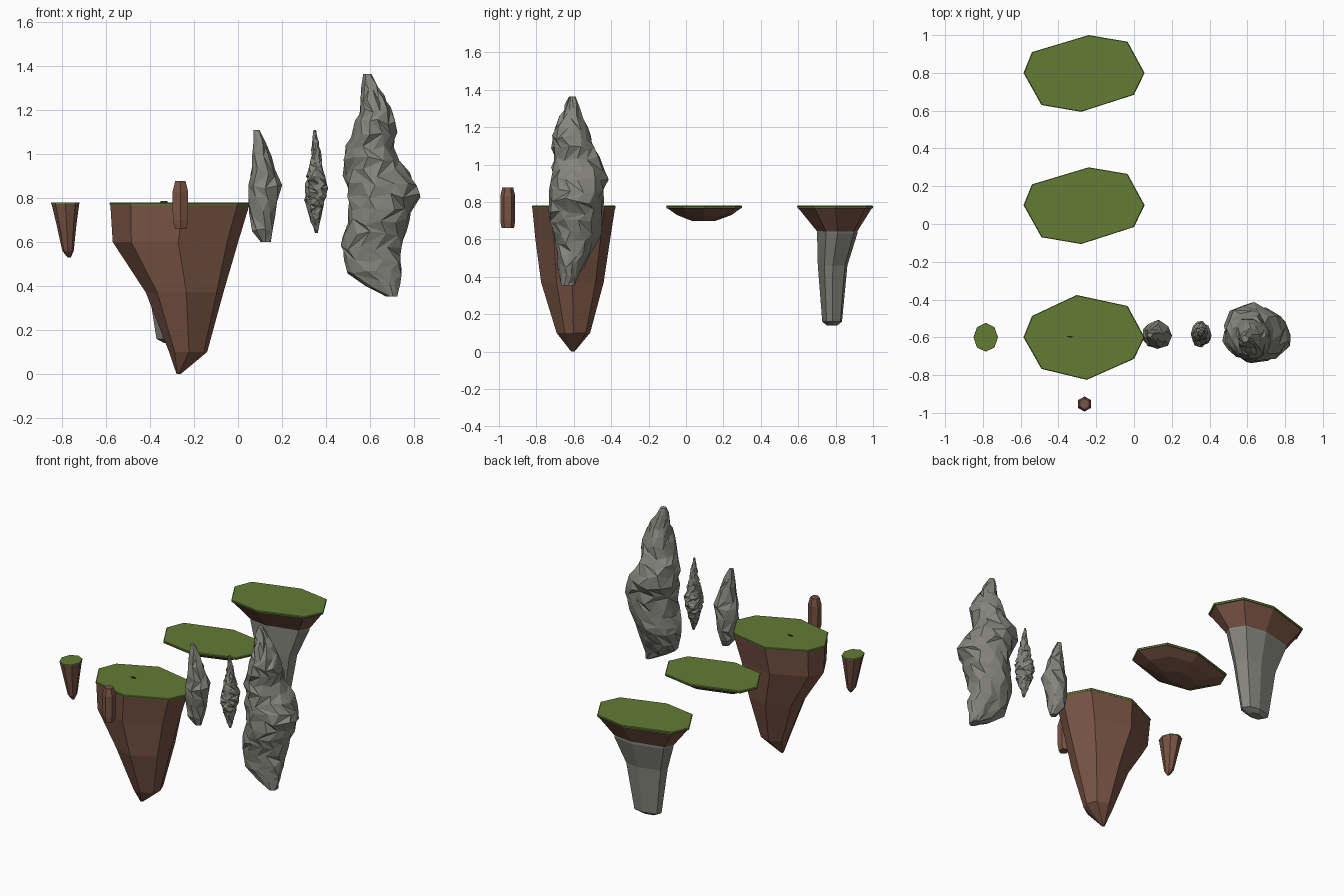
import bpy, bmesh, math, random

if "Cube" in bpy.data.objects:
    bpy.data.objects.remove(bpy.data.objects["Cube"])


def material(name, rgb):
    m = bpy.data.materials.new(name)
    m.diffuse_color = (*rgb, 1)
    m.use_nodes = True
    m.node_tree.nodes["Principled BSDF"].inputs["Base Color"].default_value = m.diffuse_color
    return m


GRASS = material("grass green", (0.125, 0.2, 0.036))
DIRT = material("dirt brown", (0.19, 0.088, 0.058))
STONE = material("stone grey", (0.235, 0.235, 0.205))
TWIG = material("dark twig", (0.03, 0.045, 0.015))


def skin(name, mat, rings, rng=None):
    """Bridge a list of equal point rings, cap both ends, shade flat."""
    bm = bmesh.new()
    loops = [[bm.verts.new(p) for p in ring] for ring in rings]
    n = len(loops[0])
    for a, b in zip(loops, loops[1:]):
        for i in range(n):
            j = (i + 1) % n
            if rng is None:
                bm.faces.new((a[i], a[j], b[j], b[i]))
            elif rng.random() < 0.5:        # random diagonals for craggy stone
                bm.faces.new((a[i], a[j], b[j]))
                bm.faces.new((a[i], b[j], b[i]))
            else:
                bm.faces.new((a[i], a[j], b[i]))
                bm.faces.new((a[j], b[j], b[i]))
    bm.faces.new(loops[0])
    bm.faces.new(loops[-1])
    bmesh.ops.recalc_face_normals(bm, faces=bm.faces[:])
    me = bpy.data.meshes.new(name)
    bm.to_mesh(me)
    bm.free()
    me.materials.append(mat)
    ob = bpy.data.objects.new(name, me)
    bpy.context.collection.objects.link(ob)
    return ob


def loft(name, mat, outline, rows):
    """rows: (z, centre x, centre y, scale x, scale y)"""
    return skin(name, mat, [[(cx + px * sx, cy + py * sy, z) for px, py in outline]
                            for z, cx, cy, sx, sy in rows])


def polygon(n, rx, ry, turn=0.0):
    return [(rx * math.cos(math.tau * i / n + turn), ry * math.sin(math.tau * i / n + turn))
            for i in range(n)]


def rock(name, rows, sides, levels, amp, seed):
    """rows: (z, x min, x max, y min, y max), top to bottom"""
    rng = random.Random(seed)
    rings = []
    for k in range(levels):
        z = rows[0][0] + (rows[-1][0] - rows[0][0]) * k / (levels - 1)
        for a, b in zip(rows, rows[1:]):
            if a[0] >= z >= b[0] - 1e-6:
                t = (a[0] - z) / (a[0] - b[0])
                x0, x1, y0, y1 = [p + (q - p) * t for p, q in zip(a[1:], b[1:])]
                break
        step = abs(rows[0][0] - rows[-1][0]) / levels
        ring = []
        for i in range(sides):
            ang = math.tau * (i + 0.5 * (k % 2) + rng.uniform(-0.2, 0.2)) / sides
            r = 1.03 + rng.uniform(-amp, amp * 0.5)
            dz = 0 if k in (0, levels - 1) else rng.uniform(-0.35, 0.35) * step
            ring.append(((x0 + x1) / 2 + (x1 - x0) / 2 * r * math.cos(ang),
                         (y0 + y1) / 2 + (y1 - y0) / 2 * r * math.sin(ang), z + dz))
        rings.append(ring)
    return skin(name, STONE, rings, rng)


# Island outlines, relative to the island centre
BIG = [(-.275, .113), (-.039, .224), (.231, .166), (.321, 0),
       (.265, -.114), (.015, -.225), (-.225, -.167), (-.32, 0)]
WIDE = [(-.275, .11), (.025, .2), (.231, .165), (.321, 0),
        (.265, -.116), (-.015, -.206), (-.225, -.17), (-.32, 0)]
SMALL = polygon(8, .065, .076)
CX = -.265


def grass(name, outline, cx, cy, z0):
    loft(name, GRASS, outline, [(.78, cx, cy, .985, .985), (.776, cx, cy, 1, 1),
                                (z0, cx, cy, .99, .99)])


# Deep island
grass("deep_island_grass", BIG, CX, -.6, .766)
loft("deep_island_dirt", DIRT, BIG, [
    (.767, CX, -.6, .985, .985), (.6, -.285, -.605, .89, .89),
    (.37, -.243, -.607, .55, .745), (.1, -.227, -.602, .27, .4),
    (0, -.27, -.605, .03, .04)])
twig = loft("twig", TWIG, polygon(4, .018, .004, .3), [
    (.775, -.34, -.598, 1, 1), (.787, -.335, -.595, .9, .9)])

# Flat island
grass("flat_island_grass", WIDE, CX, .1, .766)
loft("flat_island_dirt", DIRT, WIDE, [
    (.767, CX, .1, .97, .97), (.73, CX, .1, .72, .72), (.698, CX, .095, .32, .3)])

# Island on a stone column
grass("column_island_grass", WIDE, CX, .8, .766)
loft("column_island_dirt", DIRT, WIDE, [
    (.767, CX, .8, .97, .97), (.64, CX, .81, .66, .52)])
loft("column_island_stone", STONE, WIDE, [
    (.71, CX, .81, .7, .54), (.63, CX, .81, .66, .53), (.46, -.27, .785, .46, .39),
    (.16, -.275, .782, .3, .26), (.14, -.28, .782, .17, .14)])

# Small island
grass("small_island_grass", SMALL, -.785, -.6, .773)
loft("small_island_dirt", DIRT, SMALL, [
    (.774, -.785, -.6, .97, .97), (.68, -.78, -.6, .7, .75),
    (.56, -.773, -.6, .4, .42), (.53, -.768, -.6, .12, .12)])

# Hexagonal dirt chunk
loft("dirt_chunk", DIRT, polygon(6, .042, .042, math.pi / 6), [
    (.877, -.262, -.953, .65, .7), (.83, -.262, -.953, .97, .95),
    (.70, -.262, -.953, .95, .95), (.66, -.26, -.953, .72, .8)])

# Standing stones
rock("medium_stone", [
    (1.109, .070, .098, -.60, -.575), (1.01, .068, .148, -.63, -.55),
    (.955, .066, .161, -.64, -.535), (.886, .048, .185, -.655, -.515),
    (.84, .048, .21, -.66, -.51), (.77, .044, .175, -.655, -.515),
    (.645, .06, .155, -.635, -.54), (.60, .105, .148, -.61, -.57)], 8, 9, .1, 3)
rock("thin_stone", [
    (1.109, .343, .355, -.59, -.58), (1.0, .332, .378, -.615, -.56),
    (.93, .318, .388, -.63, -.54), (.85, .304, .415, -.652, -.518),
    (.78, .303, .398, -.645, -.525), (.7, .33, .376, -.615, -.56),
    (.64, .35, .362, -.595, -.58)], 11, 26, .22, 5)
rock("large_stone", [
    (1.365, .57, .605, -.625, -.59), (1.27, .555, .66, -.67, -.56),
    (1.16, .545, .72, -.72, -.515), (1.0, .48, .715, -.712, -.45),
    (.92, .475, .77, -.712, -.42), (.82, .495, .845, -.735, -.44),
    (.74, .505, .79, -.73, -.44), (.6, .465, .755, -.705, -.47),
    (.47, .485, .75, -.69, -.54), (.42, .56, .735, -.68, -.57),
    (.352, .675, .725, -.67, -.595)], 13, 19, .12, 8)
